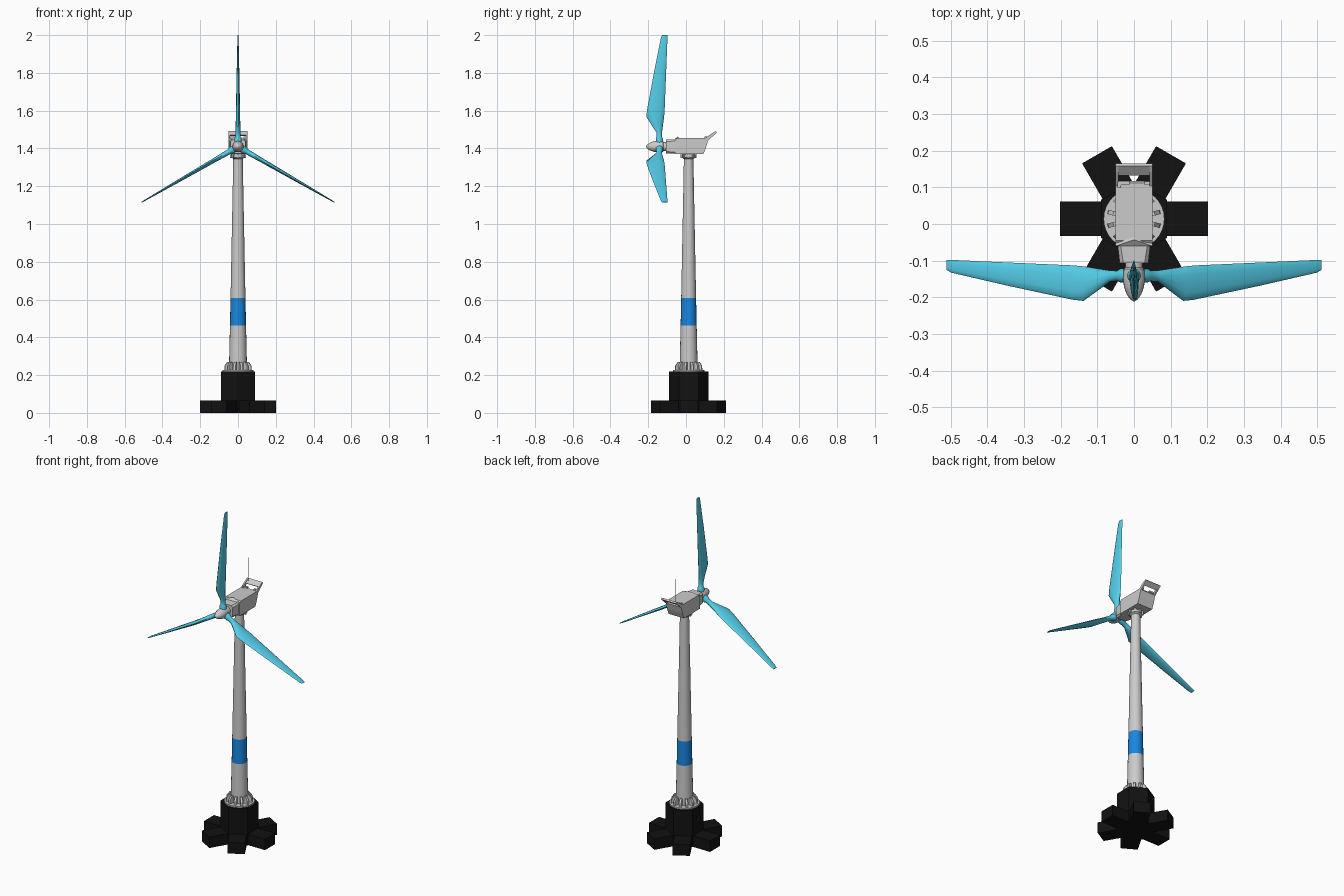
import bpy, bmesh
from math import sin, cos, pi, radians
from mathutils import Matrix, Vector

if "Cube" in bpy.data.objects:
    bpy.data.objects.remove(bpy.data.objects["Cube"])

CY = 0.014           # tower axis y
HUB = Vector((0, -0.143, 1.41))


def material(name, col):
    m = bpy.data.materials.new(name)
    m.diffuse_color = (*col, 1)
    m.use_nodes = True
    m.node_tree.nodes["Principled BSDF"].inputs["Base Color"].default_value = m.diffuse_color
    return m


BLACK = material("black", (0.006, 0.006, 0.006))
BLUE = material("blue", (0.01, 0.24, 0.75))
CYAN = material("cyan", (0.09, 0.62, 0.82))


def finish(name, bm, mat=None, smooth=False):
    bmesh.ops.recalc_face_normals(bm, faces=bm.faces)
    me = bpy.data.meshes.new(name)
    bm.to_mesh(me)
    bm.free()
    ob = bpy.data.objects.new(name, me)
    bpy.context.collection.objects.link(ob)
    if mat:
        me.materials.append(mat)
    if smooth:
        bpy.ops.object.select_all(action='DESELECT')
        ob.select_set(True)
        bpy.context.view_layer.objects.active = ob
        bpy.ops.object.shade_smooth_by_angle(angle=radians(35))
    return ob


def loft(bm, rings):
    """Skin a list of equal-length point rings and cap both ends."""
    rows = [[bm.verts.new(p) for p in r] for r in rings]
    n = len(rows[0])
    for a, b in zip(rows, rows[1:]):
        for i in range(n):
            j = (i + 1) % n
            bm.faces.new((a[i], a[j], b[j], b[i]))
    bm.faces.new(rows[0])
    bm.faces.new(rows[-1])


def circle(r, z, n, phase=0):
    return [(r * cos(2 * pi * i / n + phase), r * sin(2 * pi * i / n + phase), z) for i in range(n)]


def lathe(name, prof, n, loc, mat=None, smooth=True, phase=0, rot=Matrix()):
    bm = bmesh.new()
    loft(bm, [circle(r, z, n, phase) for r, z in prof])
    bm.transform(Matrix.Translation(loc) @ rot)
    return finish(name, bm, mat, smooth)


def slab(name, prof, x0, x1, mat=None):
    """Side profile of (y, z) points, extruded along x."""
    bm = bmesh.new()
    loft(bm, [[(x, y, z) for y, z in prof] for x in (x0, x1)])
    return finish(name, bm, mat)


def box(name, lo, hi, mat=None):
    return slab(name, [(lo[1], lo[2]), (hi[1], lo[2]), (hi[1], hi[2]), (lo[1], hi[2])], lo[0], hi[0], mat)


def turn(ob, angle):
    ob.data.transform(Matrix.Translation((0, CY, 0)) @ Matrix.Rotation(angle, 4, 'Z'))


# Foundation: hexagonal pedestal and six feet
lathe("pedestal", [(0.104, 0), (0.104, 0.22)], 6, (0, CY, 0), BLACK, False, pi / 6)
for k in range(6):
    turn(box(f"foot_{k}", (0.05, -0.047, 0), (0.202, 0.047, 0.066), BLACK), k * pi / 3)

# Tower with flange, stiffeners and blue band
lathe("base_flange", [(0.083, 0.215), (0.083, 0.228)], 32, (0, CY, 0))
for k in range(12):
    bm = bmesh.new()
    prof = [(0.035, 0.225), (0.074, 0.225), (0.072, 0.25), (0.058, 0.27), (0.035, 0.27)]
    loft(bm, [[(x, y, z) for x, z in prof] for y in (-0.006, 0.006)])
    turn(finish(f"stiffener_{k}", bm), k * pi / 6 + pi / 12)
lathe("tower_lower", [(0.048, 0.225), (0.0425, 0.463)], 20, (0, CY, 0))
lathe("tower_band", [(0.0425, 0.463), (0.0395, 0.607)], 20, (0, CY, 0), BLUE)
lathe("tower_upper", [(0.0395, 0.607), (0.029, 1.14), (0.025, 1.355)], 20, (0, CY, 0))

# Yaw bearing below the housing
lathe("yaw_bearing", [(0.026, 1.345), (0.036, 1.352), (0.036, 1.366), (0.03, 1.366), (0.03, 1.376)], 20, (0, CY, 0))
for k in range(8):
    turn(box(f"yaw_lug_{k}", (0.026, -0.005, 1.35), (0.042, 0.005, 1.375)), k * pi / 4)

# Housing: main body, narrower front and raised brow
slab("housing", [(-0.058, 1.37), (0.092, 1.37), (0.106, 1.405), (0.118, 1.446),
                 (0.112, 1.456), (-0.045, 1.456), (-0.058, 1.446)], -0.051, 0.051)
bm = bmesh.new()


def section(y, w, z0, z1, c):
    return [(-w, y, z0 + c), (-w + c, y, z0), (w - c, y, z0), (w, y, z0 + c),
            (w, y, z1 - c), (w - c, y, z1), (-w + c, y, z1), (-w, y, z1 - c)]


loft(bm, [section(-0.106, 0.039, 1.374, 1.446, 0.01), section(-0.055, 0.045, 1.372, 1.448, 0.008)])
finish("housing_front", bm)
bm = bmesh.new()
loft(bm, [[(-0.05, -0.06, 1.45), (0.05, -0.06, 1.45), (0, -0.043, 1.463)],
          [(-0.05, -0.045, 1.45), (0.05, -0.045, 1.45), (0, -0.036, 1.456)]])
finish("housing_brow", bm)

# Rear rail: two sloping arms and a crossbar
for s, side in ((-1, "left"), (1, "right")):
    slab(f"rail_arm_{side}", [(0.098, 1.452), (0.115, 1.44), (0.163, 1.484), (0.158, 1.492), (0.14, 1.482)],
         s * 0.051, s * 0.042)
    lathe(f"antenna_{side}", [(0.0009, 1.475), (0.0009, 1.62)], 6, (s * 0.034, 0.146, 0))
slab("rail_crossbar", [(0.132, 1.471), (0.139, 1.465), (0.165, 1.485), (0.158, 1.492)], -0.051, 0.051)

# Roof fittings
box("roof_pipe", (-0.045, 0.106, 1.455), (-0.012, 0.117, 1.464))
box("roof_pipe_bend", (-0.045, 0.098, 1.455), (-0.036, 0.107, 1.464))
box("roof_sensor", (0.028, 0.106, 1.455), (0.042, 0.116, 1.464))

# Hub and pointed spinner, axis towards the front
FRONT = Matrix.Rotation(pi / 2, 4, 'X')
lathe("hub_shaft", [(0.024, -0.045), (0.024, -0.015)], 20, HUB, rot=FRONT)
lathe("spinner", [(0.022, -0.027), (0.028, -0.02), (0.03, 0.005), (0.0275, 0.028), (0.02, 0.049),
                  (0.01, 0.063), (0.002, 0.068)], 20, HUB, rot=FRONT)

# Blades: (radius, front edge y, rear edge y, half thickness, twist in degrees)
STATIONS = [(0.015, -0.017, 0.021, 0.019, 0), (0.042, -0.017, 0.021, 0.019, 0),
            (0.05, -0.013, 0.016, 0.014, 0), (0.075, -0.014, 0.016, 0.014, 0),
            (0.157, -0.067, 0.027, 0.011, 4), (0.19, -0.064, 0.030, 0.011, 4),
            (0.40, -0.042, 0.040, 0.007, 2), (0.575, -0.022, 0.046, 0.003, 0),
            (0.59, -0.014, 0.046, 0.002, 0)]
TIP_FIX = {0.40: (-0.0415, 0.038), 0.575: (0.01, 0.045), 0.59: (0.017, 0.045)}
for k in range(3):
    bm = bmesh.new()
    rings = []
    for r, a, b, t, tw in STATIONS:
        a, b = TIP_FIX.get(r, (a, b))
        if r == 0.40:
            a = -0.025
        mid, half, w = (a + b) / 2, (b - a) / 2, radians(tw)
        ring = []
        for i in range(12):
            u, v = half * cos(pi * i / 6), t * sin(pi * i / 6)
            ring.append((v * cos(w) - u * sin(w), mid + u * cos(w) + v * sin(w), r))
        rings.append(ring)
    loft(bm, rings)
    bm.transform(Matrix.Translation(HUB) @ Matrix.Rotation(k * 2 * pi / 3, 4, 'Y'))
    finish(f"blade_{k}", bm, CYAN, True)
